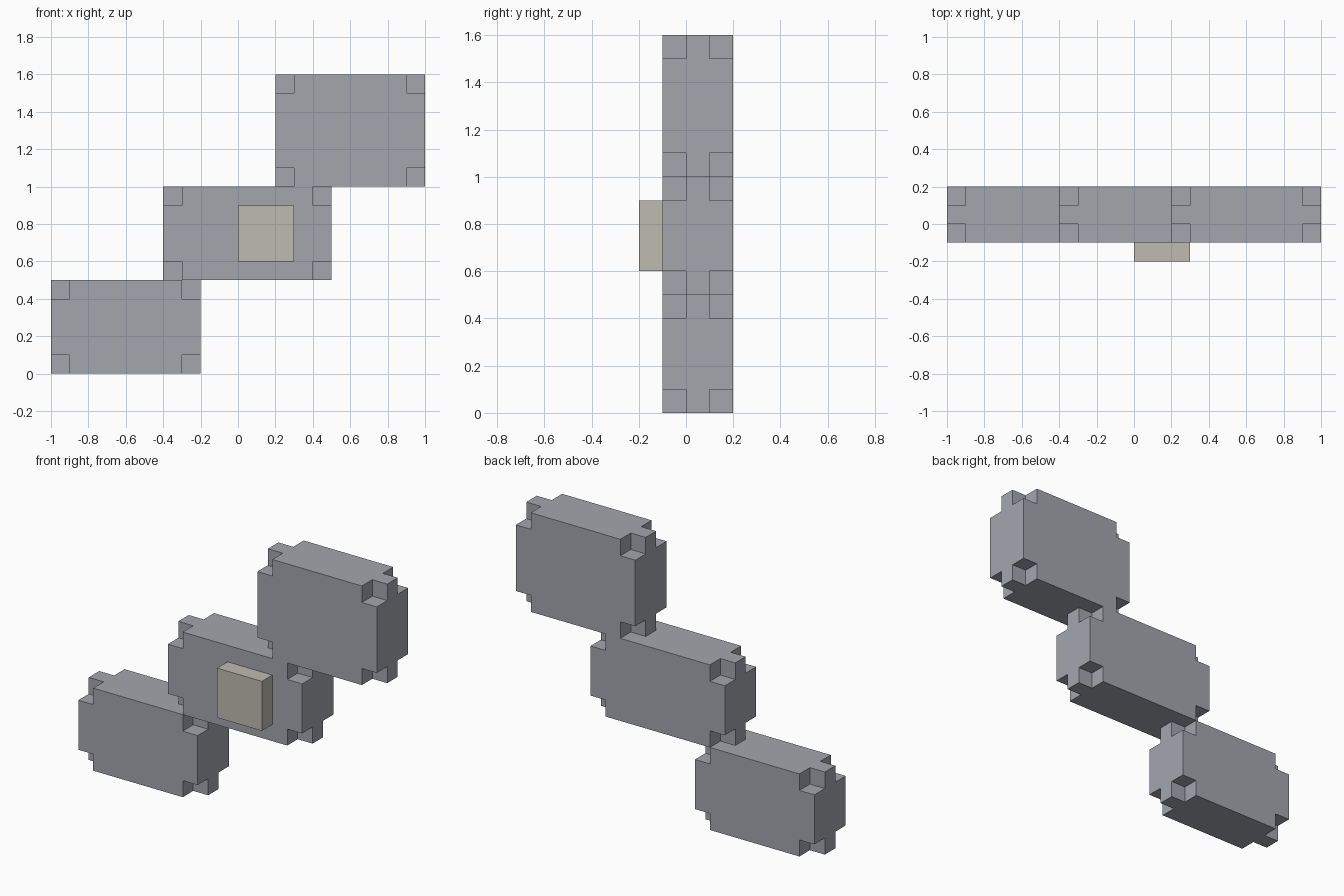
import bpy
import bmesh
from itertools import product
from mathutils import Vector

cube = bpy.data.objects.get("Cube")
if cube:
    bpy.data.objects.remove(cube, do_unlink=True)

NOTCH = 0.1


def make_material(name, rgb):
    mat = bpy.data.materials.new(name)
    mat.use_nodes = True
    mat.diffuse_color = (*rgb, 1)
    mat.node_tree.nodes["Principled BSDF"].inputs["Base Color"].default_value = (*rgb, 1)
    return mat


def build_part(name, low, high, mat, notched):
    """Box from low to high; a notched box has a small cube cut from each corner."""
    inset = [NOTCH] if notched else []
    cuts = [[a] + [a + n for n in inset] + [b - n for n in inset] + [b]
            for a, b in zip(low, high)]
    size = len(cuts[0]) - 1

    def filled(cell):
        inside = all(0 <= i < size for i in cell)
        is_corner = all(i in (0, size - 1) for i in cell)
        return inside and not (notched and is_corner)

    bm = bmesh.new()
    # Skin every cell side that borders empty space
    for cell in product(range(size), repeat=3):
        if not filled(cell):
            continue
        for axis, side in product(range(3), (0, 1)):
            beside = list(cell)
            beside[axis] += 2 * side - 1
            if filled(beside):
                continue
            u, v = (axis + 1) % 3, (axis + 2) % 3
            ring = []
            for du, dv in ((0, 0), (1, 0), (1, 1), (0, 1)):
                index = list(cell)
                index[axis] += side
                index[u] += du
                index[v] += dv
                ring.append(bm.verts.new(Vector(cuts[k][index[k]] for k in range(3))))
            bm.faces.new(ring if side else ring[::-1])
    # Weld and merge the coplanar faces
    bmesh.ops.remove_doubles(bm, verts=bm.verts[:], dist=0.0001)
    bmesh.ops.dissolve_limit(bm, angle_limit=0.01, verts=bm.verts[:], edges=bm.edges[:])
    mesh = bpy.data.meshes.new(name)
    bm.to_mesh(mesh)
    bm.free()
    mesh.materials.append(mat)
    obj = bpy.data.objects.new(name, mesh)
    bpy.context.collection.objects.link(obj)
    return obj


grey = make_material("cool grey", (0.366, 0.381, 0.423))
beige = make_material("warm beige", (0.521, 0.497, 0.434))

# Three notched blocks rising like steps
build_part("lower_block", (-1, -0.1, 0), (-0.2, 0.2, 0.5), grey, True)
build_part("middle_block", (-0.4, -0.1, 0.5), (0.5, 0.2, 1), grey, True)
build_part("upper_block", (0.2, -0.1, 1), (1, 0.2, 1.6), grey, True)

# Small plain block on the front of the middle one
build_part("front_plate", (0, -0.2, 0.6), (0.3, -0.1, 0.9), beige, False)
